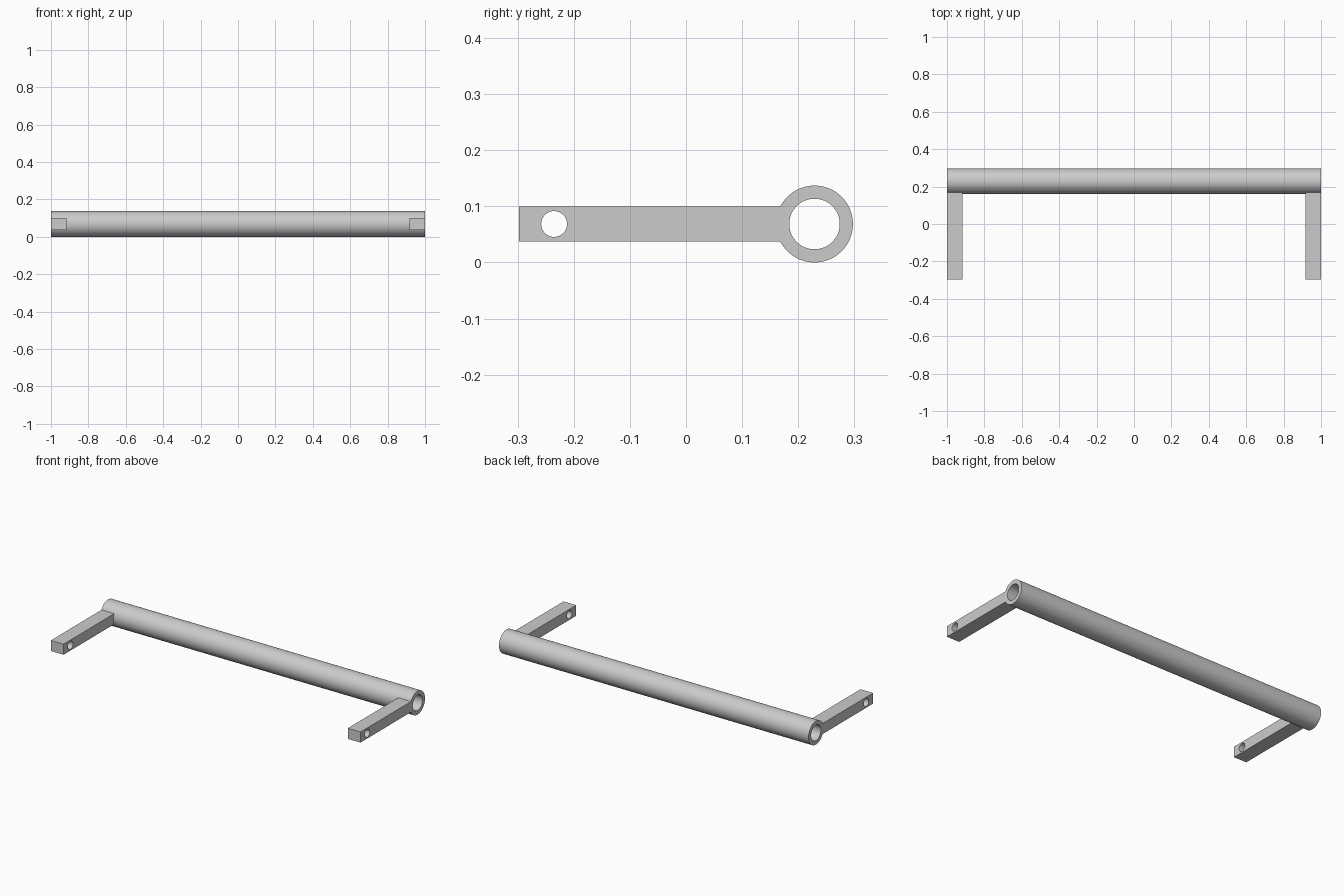
import bpy
import bmesh
from math import cos, sin, asin, pi, radians

cube = bpy.data.objects.get("Cube")
if cube:
    bpy.data.objects.remove(cube, do_unlink=True)

grey = bpy.data.materials.new("plain_grey")
grey.use_nodes = True
grey.diffuse_color = (0.6, 0.6, 0.6, 1)
grey.node_tree.nodes["Principled BSDF"].inputs["Base Color"].default_value = grey.diffuse_color

AXIS_Y, AXIS_Z = 0.229, 0.0685        # tube axis
OUTER, BORE = 0.0685, 0.045           # tube radii
ARM_FRONT, ARM_HALF, ARM_WIDTH = -0.298, 0.031, 0.082
PIN_Y, PIN_R = -0.235, 0.023


def circle(y, radius, count):
    return [(y + radius * cos(2 * pi * i / count),
             AXIS_Z + radius * sin(2 * pi * i / count)) for i in range(count)]


def extrude_profile(name, loops, x0, x1):
    """Fill closed (y, z) loops, holes included, and extrude them along x."""
    bm = bmesh.new()
    for loop in loops:
        verts = [bm.verts.new((x0, y, z)) for y, z in loop]
        for i, v in enumerate(verts):
            bm.edges.new((verts[i - 1], v))
    bmesh.ops.triangle_fill(bm, edges=bm.edges[:], use_beauty=True, normal=(1, 0, 0))
    result = bmesh.ops.extrude_face_region(bm, geom=bm.faces[:], use_keep_orig=True)
    moved = [g for g in result["geom"] if isinstance(g, bmesh.types.BMVert)]
    bmesh.ops.translate(bm, verts=moved, vec=(x1 - x0, 0, 0))
    bmesh.ops.recalc_face_normals(bm, faces=bm.faces[:])
    mesh = bpy.data.meshes.new(name)
    bm.to_mesh(mesh)
    bm.free()
    mesh.materials.append(grey)
    obj = bpy.data.objects.new(name, mesh)
    bpy.context.collection.objects.link(obj)
    bpy.ops.object.select_all(action="DESELECT")
    obj.select_set(True)
    bpy.context.view_layer.objects.active = obj
    bpy.ops.object.shade_smooth_by_angle(angle=radians(30))
    return obj


# Hollow cross tube
extrude_profile("cross_tube", [circle(AXIS_Y, OUTER, 96), circle(AXIS_Y, BORE, 96)], -1, 1)

# Arm outline: square front end, rear end coped to the tube
spread = asin(ARM_HALF / OUTER)
arm = [(ARM_FRONT, AXIS_Z + ARM_HALF), (ARM_FRONT, AXIS_Z - ARM_HALF)]
for i in range(9):
    a = spread * (i / 4 - 1)
    arm.append((AXIS_Y - OUTER * cos(a), AXIS_Z + OUTER * sin(a)))

# Two arms, each with a pin hole
for side, x0 in (("left", 1 - ARM_WIDTH), ("right", -1)):
    extrude_profile(side + "_arm", [arm, circle(PIN_Y, PIN_R, 48)], x0, x0 + ARM_WIDTH)
